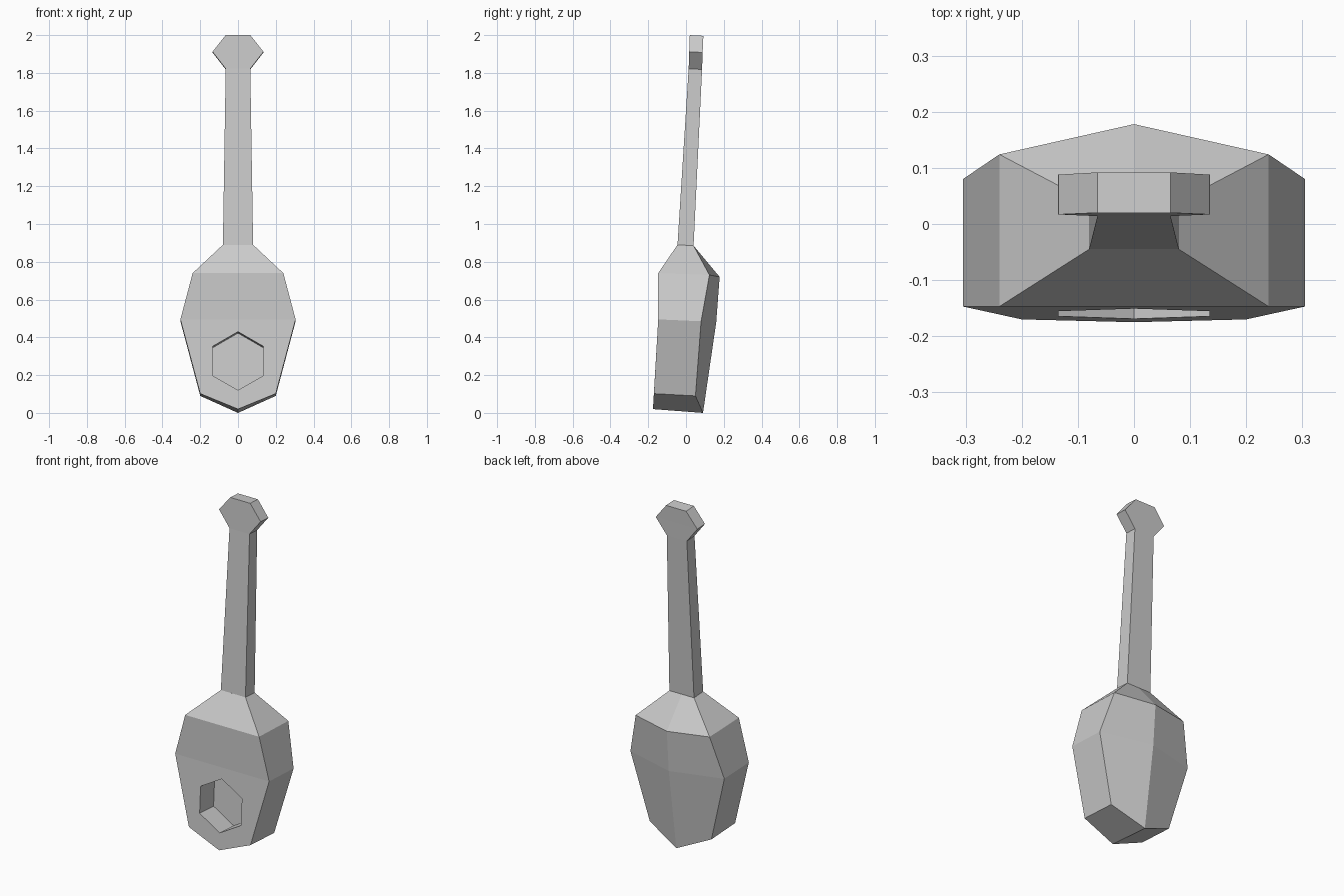
import bpy
import bmesh
import math

if "Cube" in bpy.data.objects:
    bpy.data.objects.remove(bpy.data.objects["Cube"])

GREY = (0.6, 0.6, 0.6, 1.0)
grey = bpy.data.materials.new("plain grey")
grey.use_nodes = True
grey.diffuse_color = GREY
grey.node_tree.nodes["Principled BSDF"].inputs["Base Color"].default_value = GREY


def loft(name, rings):
    """Skin a closed solid through mirrored half cross-sections."""
    bm = bmesh.new()
    loops = []
    for half in rings:
        other = [(-x, y, z) for x, y, z in reversed(half)]
        loops.append([bm.verts.new(p) for p in half + other])
    count = len(loops[0])
    for a, b in zip(loops, loops[1:]):
        for i in range(count):
            j = (i + 1) % count
            bm.faces.new((a[i], a[j], b[j], b[i]))
    bm.faces.new(loops[0])
    bm.faces.new(loops[-1])
    # Collapse points that meet on the centre line, then tidy flat panels
    bmesh.ops.remove_doubles(bm, verts=bm.verts, dist=0.0005)
    bmesh.ops.dissolve_limit(bm, angle_limit=math.radians(0.5),
                             verts=bm.verts, edges=bm.edges)
    bmesh.ops.recalc_face_normals(bm, faces=bm.faces)
    mesh = bpy.data.meshes.new(name)
    bm.to_mesh(mesh)
    bm.free()
    mesh.materials.append(grey)
    obj = bpy.data.objects.new(name, mesh)
    bpy.context.collection.objects.link(obj)
    return obj


# Bowl-backed body: front edge, rear shoulder and rear ridge at each level
body = loft("body", [
    [(0.08, -0.045, 0.89), (0.08, 0.04, 0.885), (0, 0.04, 0.885)],
    [(0.24, -0.147, 0.74), (0.24, 0.124, 0.73), (0, 0.178, 0.72)],
    [(0.305, -0.147, 0.495), (0.305, 0.08, 0.485), (0, 0.16, 0.48)],
    [(0.2, -0.17, 0.102), (0.2, 0.05, 0.09), (0, 0.09, 0)],
    [(0, -0.175, 0.02), (0, 0.09, 0), (0, 0.09, 0)],
])

# Neck and peghead: half width, front, back and height at each level
neck_levels = [(0.08, -0.045, 0.04, 0.887), (0.065, 0.014, 0.085, 1.82)]
head_levels = [(0.065, 0.014, 0.085, 1.82), (0.135, 0.017, 0.088, 1.91),
               (0.065, 0.02, 0.092, 1.998)]
for name, levels in (("neck", neck_levels), ("peghead", head_levels)):
    loft(name, [[(w, front, z + 0.002), (w, back, z - 0.002)]
                for w, front, back, z in levels])

# Six-sided sound hole sunk square to the sloping front
tilt = math.atan(0.059)
bpy.ops.mesh.primitive_cylinder_add(
    vertices=6, radius=0.155, depth=0.26, location=(0, -0.16, 0.275),
    rotation=(math.pi / 2 - tilt, 0, 0))
cutter = bpy.context.object
cutter.name = "sound_hole_cutter"
cutter.data.materials.append(grey)
cutter.hide_render = True
cutter.display_type = 'WIRE'
hole = body.modifiers.new("sound hole", 'BOOLEAN')
hole.operation = 'DIFFERENCE'
hole.solver = 'EXACT'
hole.object = cutter
